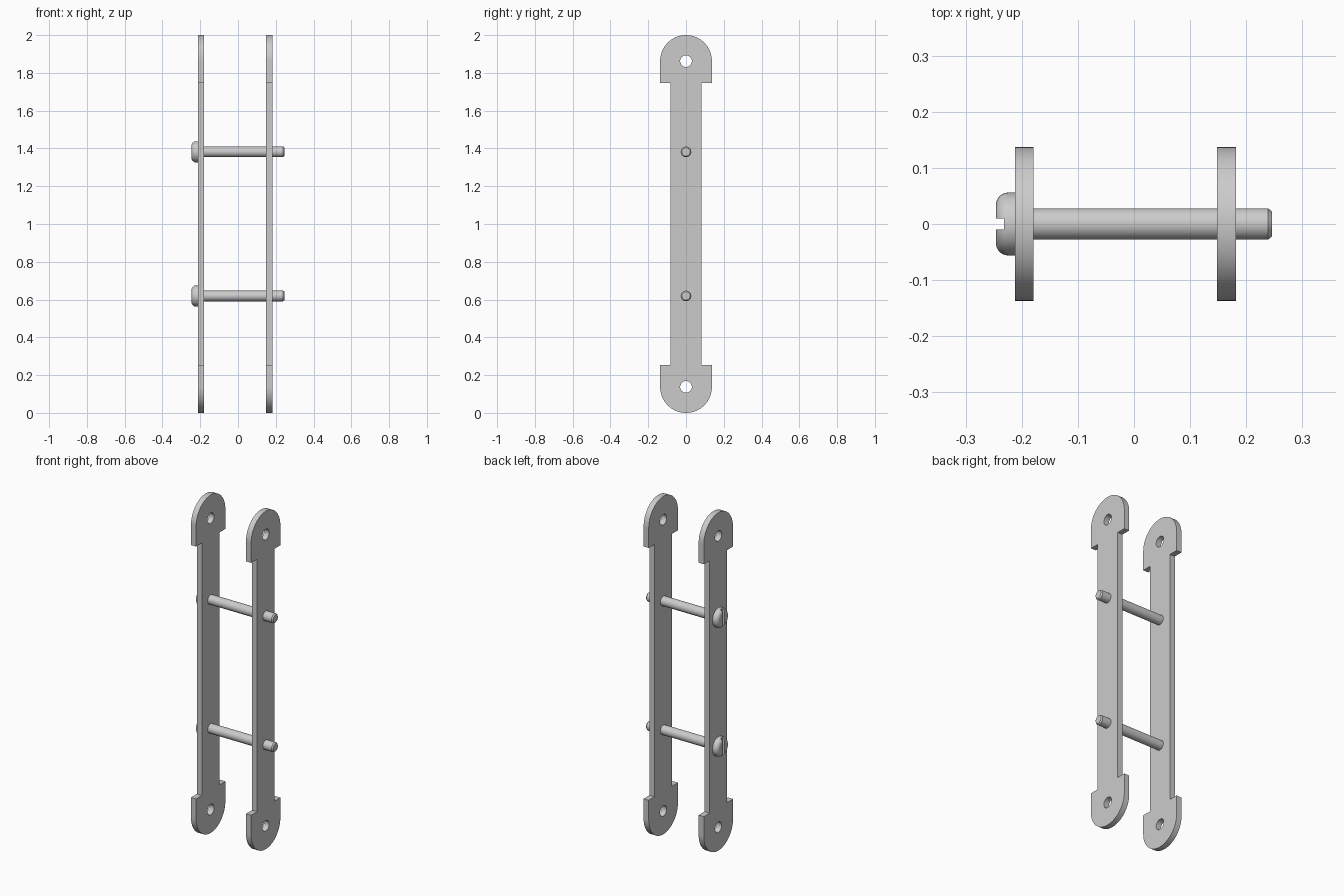
import bpy, bmesh, math
from mathutils import Matrix, Vector

if "Cube" in bpy.data.objects:
    bpy.data.objects.remove(bpy.data.objects["Cube"])

steel = bpy.data.materials.new("light_grey_steel")
steel.diffuse_color = (0.6, 0.6, 0.6, 1)
steel.use_nodes = True
steel.node_tree.nodes["Principled BSDF"].inputs["Base Color"].default_value = steel.diffuse_color

# local x -> world y, local y -> world z, local z -> world x
SIDE = Matrix(((0, 0, 1, 0), (1, 0, 0, 0), (0, 1, 0, 0), (0, 0, 0, 1)))


def arc(cx, cy, r, a0, a1, n):
    return [(cx + r * math.cos(math.radians(a0 + (a1 - a0) * i / n)),
             cy + r * math.sin(math.radians(a0 + (a1 - a0) * i / n))) for i in range(n + 1)]


def activate(ob):
    bpy.ops.object.select_all(action='DESELECT')
    ob.select_set(True)
    bpy.context.view_layer.objects.active = ob


def finish(ob):
    activate(ob)
    bpy.ops.object.shade_smooth_by_angle(angle=math.radians(30))


def link_mesh(name, bm):
    me = bpy.data.meshes.new(name)
    bm.to_mesh(me)
    bm.free()
    me.materials.append(steel)
    ob = bpy.data.objects.new(name, me)
    bpy.context.collection.objects.link(ob)
    return ob


# Side plate: wide rounded ends, narrow middle, one hole in each end
def side_plate(name, x):
    R, neck, step, hole = 0.137, 0.082, 0.253, 0.031
    outline = arc(0, R, R, 180, 360, 40) + [(R, step), (neck, step), (neck, 2 - step), (R, 2 - step)]
    outline += arc(0, 2 - R, R, 0, 180, 40) + [(-R, 2 - step), (-neck, 2 - step), (-neck, step), (-R, step)]
    loops = [outline] + [arc(0, z, hole, 0, 360, 32)[:-1] for z in (0.138, 1.862)]
    cu = bpy.data.curves.new(name, 'CURVE')
    cu.dimensions, cu.fill_mode, cu.extrude = '2D', 'BOTH', 0.0168
    for pts in loops:
        sp = cu.splines.new('POLY')
        sp.points.add(len(pts) - 1)
        for p, (a, b) in zip(sp.points, pts):
            p.co = (a, b, 0, 1)
        sp.use_cyclic_u = True
    cu.materials.append(steel)
    ob = bpy.data.objects.new(name, cu)
    bpy.context.collection.objects.link(ob)
    activate(ob)
    bpy.ops.object.convert(target='MESH')
    ob = bpy.context.object
    bm = bmesh.new()
    bm.from_mesh(ob.data)
    bmesh.ops.remove_doubles(bm, verts=bm.verts, dist=1e-5)
    bm.transform(Matrix.Translation((x, 0, 0)) @ SIDE)
    bmesh.ops.recalc_face_normals(bm, faces=bm.faces)
    bm.to_mesh(ob.data)
    bm.free()
    finish(ob)


# Slotted screw: lathed around x, with the slot cut into the head
def screw(name, z):
    profile = [(-0.246, 0)] + arc(-0.224, 0.034, 0.022, 180, 90, 8)
    profile += [(-0.212, 0.056), (-0.212, 0.028), (0.239, 0.028), (0.246, 0.022), (0.246, 0)]
    bm = bmesh.new()
    vs = [bm.verts.new((x, r, z)) for x, r in profile]
    es = [bm.edges.new(pair) for pair in zip(vs, vs[1:])]
    bmesh.ops.spin(bm, geom=vs + es, cent=(0, 0, z), axis=(1, 0, 0),
                   angle=math.tau, steps=48)
    bmesh.ops.remove_doubles(bm, verts=bm.verts, dist=1e-5)
    bmesh.ops.recalc_face_normals(bm, faces=bm.faces)
    ob = link_mesh(name, bm)

    bm = bmesh.new()
    bmesh.ops.create_cube(bm, size=1, matrix=Matrix.Translation((-0.252, 0, z))
                          @ Matrix.Diagonal((0.04, 0.019, 0.2, 1)))
    cutter = link_mesh("slot_cutter", bm)
    cutter.hide_render = True
    mod = ob.modifiers.new("slot", 'BOOLEAN')
    mod.operation, mod.solver, mod.object = 'DIFFERENCE', 'EXACT', cutter
    activate(ob)
    bpy.ops.object.modifier_apply(modifier=mod.name)
    bpy.data.objects.remove(cutter)
    finish(ob)


side_plate("left_plate", -0.1955)
side_plate("right_plate", 0.165)
screw("lower_screw", 0.619)
screw("upper_screw", 1.382)
